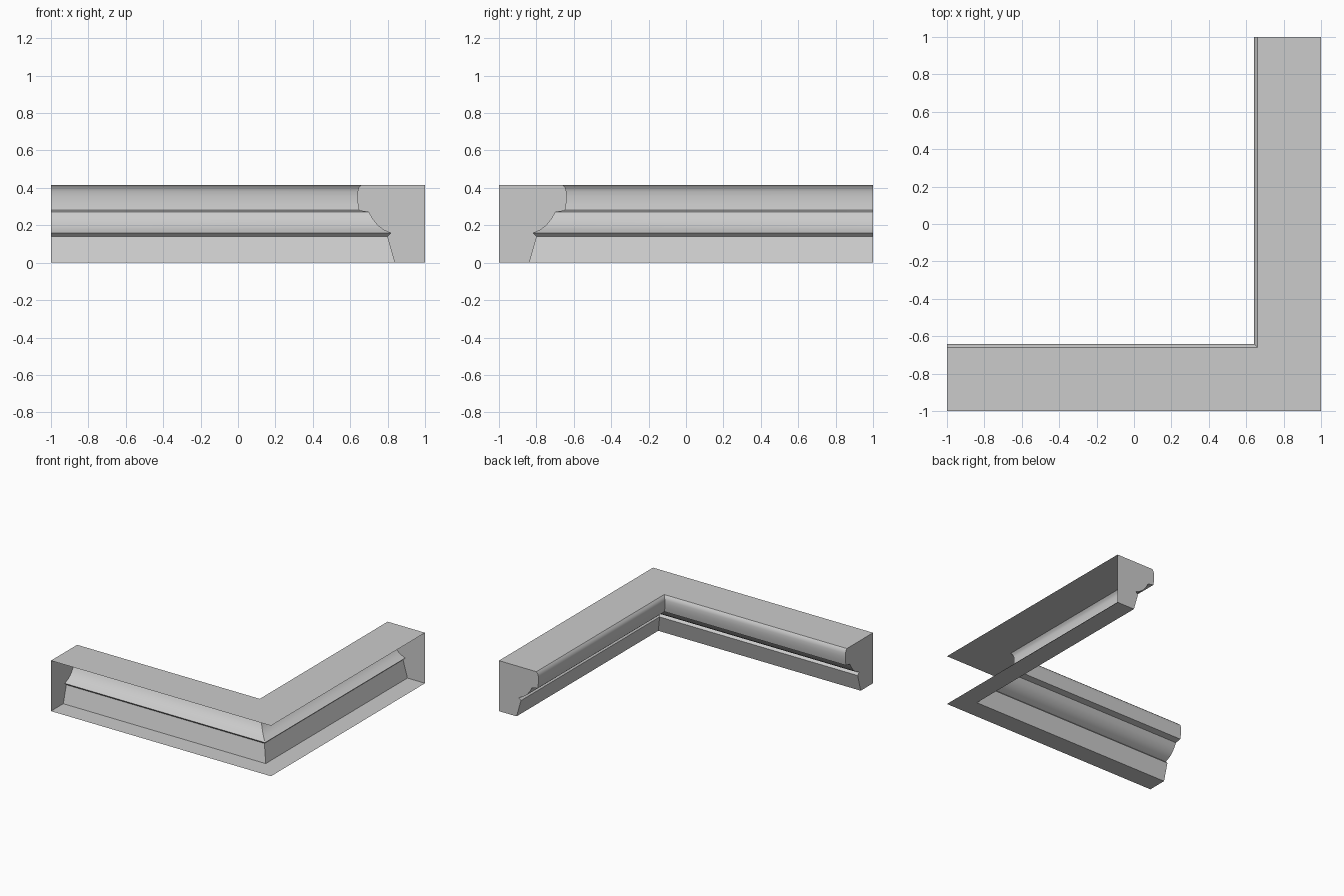
import bpy, bmesh, math

cube = bpy.data.objects.get("Cube")
if cube:
    bpy.data.objects.remove(cube, do_unlink=True)

# One flat grey for the whole moulding
grey = bpy.data.materials.new("moulding grey")
grey.use_nodes = True
colour = (0.6, 0.6, 0.6, 1)
grey.diffuse_color = colour
grey.node_tree.nodes["Principled BSDF"].inputs["Base Color"].default_value = colour

# Cross-section as (distance from centre, height), top back edge to bottom back edge
profile = [
    (1, 0.415), (0.66, 0.415),                      # flat top
    (0.648, 0.402), (0.642, 0.38), (0.641, 0.35),   # rounded upper band
    (0.643, 0.315), (0.649, 0.281),
    (0.70, 0.272),                                  # step under the band
    (0.72, 0.235), (0.748, 0.2), (0.78, 0.177), (0.82, 0.159),  # cove
    (0.80, 0.14),                                   # lip
    (0.84, 0), (1, 0),                              # sloping foot and underside
]

# Sweep the section along both arms with a mitred corner; the backs stay open
bm = bmesh.new()
stations = [
    [bm.verts.new((-1, -d, z)) for d, z in profile],
    [bm.verts.new((d, -d, z)) for d, z in profile],
    [bm.verts.new((d, 1, z)) for d, z in profile],
]
for a, b in zip(stations, stations[1:]):
    for i in range(len(profile) - 1):
        bm.faces.new((a[i], b[i], b[i + 1], a[i + 1]))

# Flat end caps
bm.faces.new(stations[0])
bm.faces.new(stations[-1][::-1])

mesh = bpy.data.meshes.new("corner_moulding")
bm.to_mesh(mesh)
bm.free()
mesh.materials.append(grey)
moulding = bpy.data.objects.new("corner_moulding", mesh)
bpy.context.collection.objects.link(moulding)

# Smooth the curved bands, keep the corners crisp
bpy.ops.object.select_all(action="DESELECT")
moulding.select_set(True)
bpy.context.view_layer.objects.active = moulding
bpy.ops.object.shade_smooth_by_angle(angle=math.radians(30))
